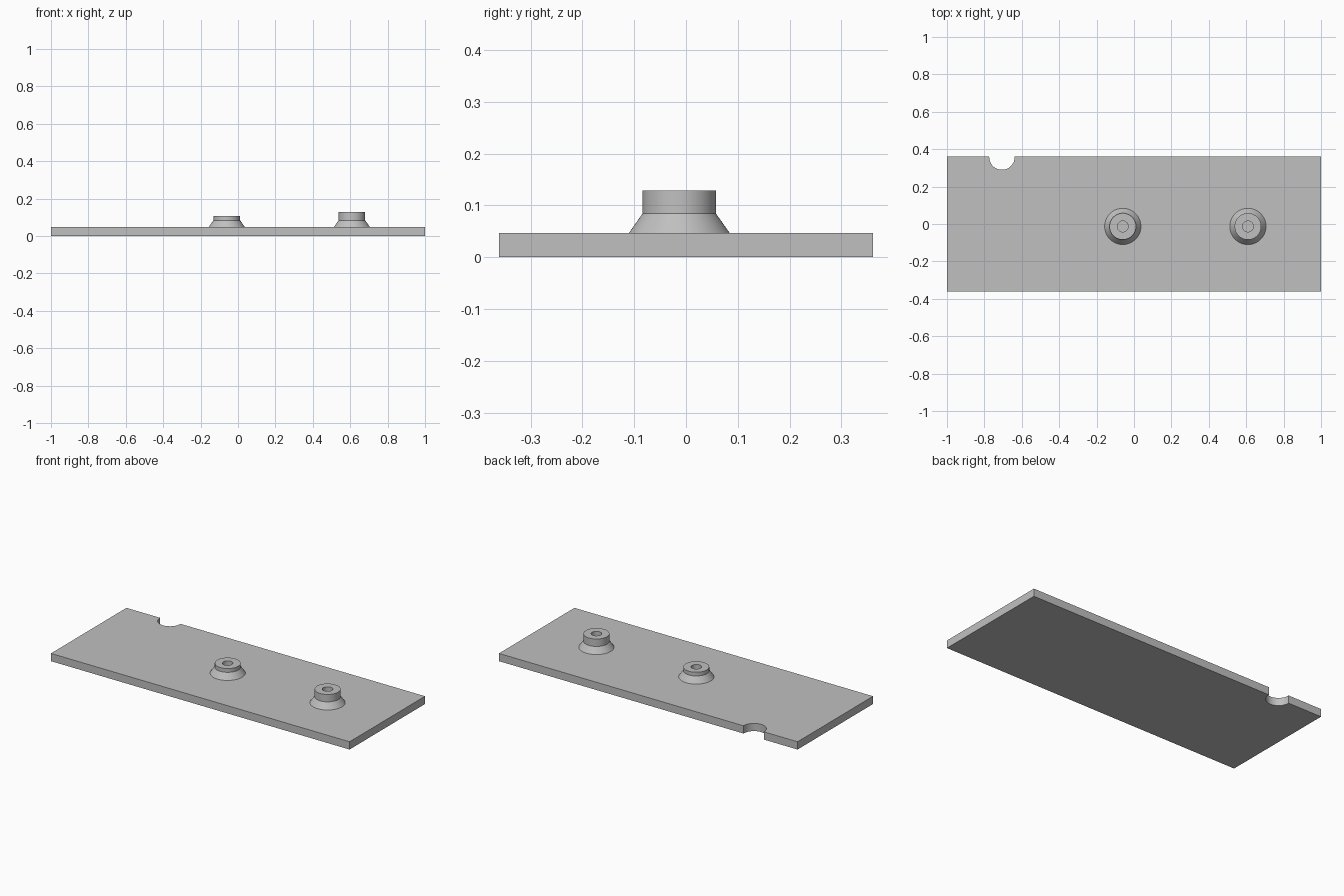
import bpy
import bmesh
from math import cos, sin, pi, radians

cube = bpy.data.objects.get("Cube")
if cube:
    bpy.data.objects.remove(cube, do_unlink=True)

grey = bpy.data.materials.new("plain grey")
grey.use_nodes = True
colour = (0.53, 0.53, 0.53, 1)
grey.diffuse_color = colour
grey.node_tree.nodes["Principled BSDF"].inputs["Base Color"].default_value = colour

HALF_Y = 0.361
PLATE_TOP = 0.047
SIDES = 64


def finish(name, bm, location=(0, 0, 0)):
    bmesh.ops.recalc_face_normals(bm, faces=bm.faces)
    mesh = bpy.data.meshes.new(name)
    bm.to_mesh(mesh)
    bm.free()
    mesh.materials.append(grey)
    obj = bpy.data.objects.new(name, mesh)
    obj.location = location
    bpy.context.collection.objects.link(obj)
    bpy.ops.object.select_all(action="DESELECT")
    obj.select_set(True)
    bpy.context.view_layer.objects.active = obj
    bpy.ops.object.shade_smooth_by_angle(angle=radians(25))
    return obj


# Base plate: outline with a rounded notch in the back edge, extruded upwards
def make_plate():
    notch_x, notch_y, notch_r = -0.706, 0.358, 0.068
    outline = [(-1, -HALF_Y), (1, -HALF_Y), (1, HALF_Y), (notch_x + notch_r, HALF_Y)]
    for i in range(33):
        a = -pi * i / 32
        outline.append((notch_x + notch_r * cos(a), notch_y + notch_r * sin(a)))
    outline += [(notch_x - notch_r, HALF_Y), (-1, HALF_Y)]
    bm = bmesh.new()
    face = bm.faces.new([bm.verts.new((x, y, 0)) for x, y in outline])
    result = bmesh.ops.extrude_face_region(bm, geom=[face], use_keep_orig=True)
    top = [v for v in result["geom"] if isinstance(v, bmesh.types.BMVert)]
    bmesh.ops.translate(bm, verts=top, vec=(0, 0, PLATE_TOP))
    return finish("base_plate", bm)


# Boss: flared foot, straight collar and a blind hole down to the plate
def make_boss(name, x, top):
    profile = [(0.097, PLATE_TOP), (0.071, 0.084), (0.071, top),
               (0.029, top), (0.029, PLATE_TOP)]
    bm = bmesh.new()
    rings = []
    for r, z in profile:
        rings.append([bm.verts.new((r * cos(2 * pi * i / SIDES),
                                    r * sin(2 * pi * i / SIDES), z))
                      for i in range(SIDES)])
    # The closing strip is left off, as the plate covers the underside
    for low, high in zip(rings, rings[1:]):
        for i in range(SIDES):
            j = (i + 1) % SIDES
            bm.faces.new((low[i], low[j], high[j], high[i]))
    return finish(name, bm, (x, -0.013, 0))


make_plate()
make_boss("short_boss", -0.06, 0.107)
make_boss("tall_boss", 0.609, 0.129)
